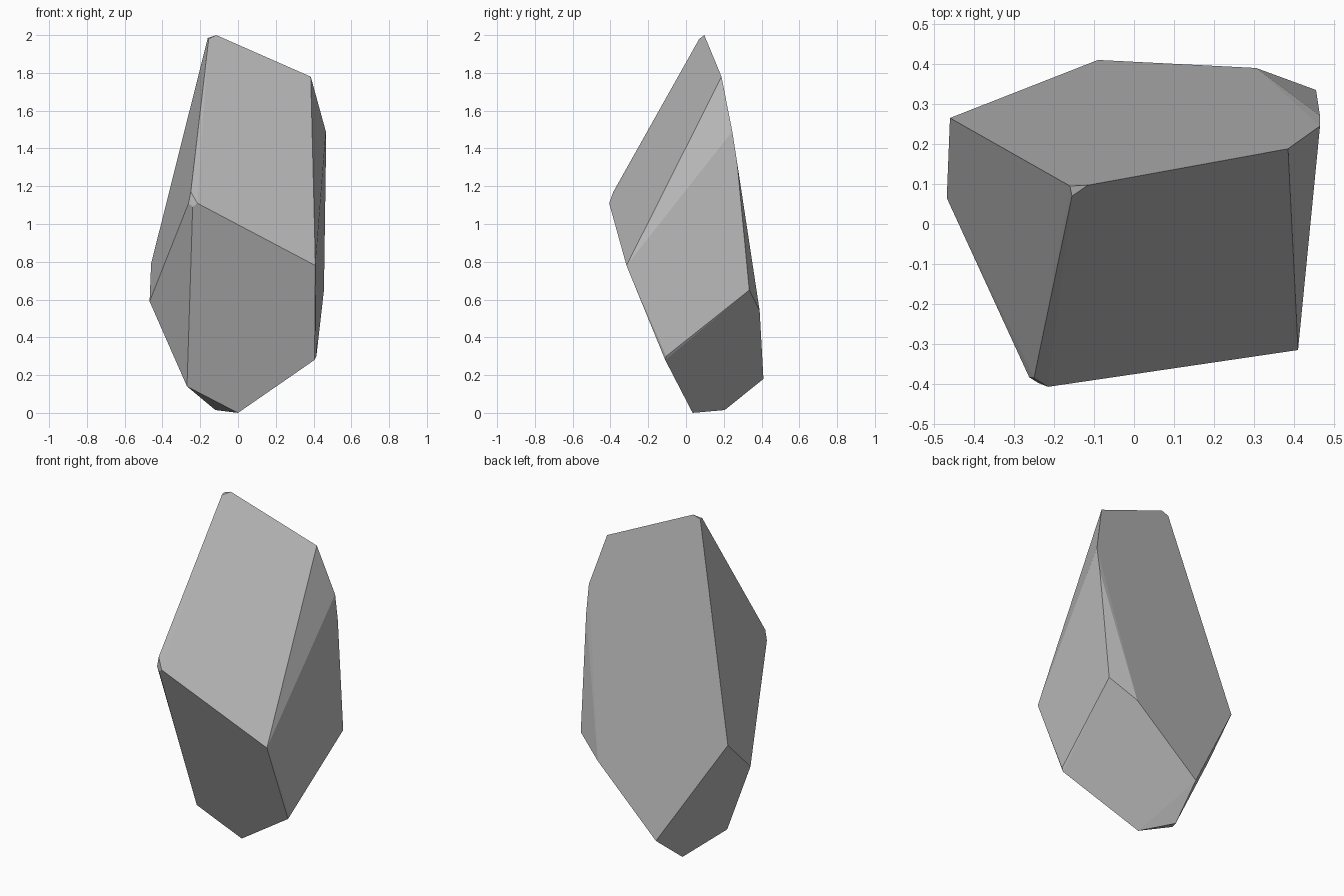
import bpy
import bmesh
from math import radians

# Remove the default cube only
default_cube = bpy.data.objects.get("Cube")
if default_cube:
    bpy.data.objects.remove(default_cube, do_unlink=True)


def make_material(name, colour):
    material = bpy.data.materials.new(name)
    material.use_nodes = True
    material.diffuse_color = colour
    shader = material.node_tree.nodes["Principled BSDF"]
    shader.inputs["Base Color"].default_value = colour
    shader.inputs["Roughness"].default_value = 0.9
    return material


# Corners of the faceted boulder, grouped by region
peak = [(-.115, .097, 2), (-.155, .07, 1.98), (-.16, .095, 1.985),
        (.385, .188, 1.78)]
left_side = [(.465, .245, 1.49), (.465, .27, 1.33), (.455, .335, .65),
             (.415, -.105, .3), (.405, -.11, .28)]
front_ridge = [(.41, -.315, .78), (-.215, -.407, 1.11), (-.24, -.397, 1.09),
               (-.262, -.383, 1.11), (-.25, -.385, 1.17)]
right_side = [(-.46, .265, .79), (-.468, .065, .59)]
back_edge = [(.305, .39, .54), (-.09, .41, .18)]
base = [(0, .035, 0), (-.12, .205, .015), (-.27, 0, .14)]


def make_boulder(name, corners, material):
    """Wrap the corners in a convex shell and merge coplanar triangles."""
    bm = bmesh.new()
    for corner in corners:
        bm.verts.new(corner)
    bmesh.ops.convex_hull(bm, input=bm.verts[:])
    bmesh.ops.dissolve_limit(bm, angle_limit=radians(2),
                             verts=bm.verts[:], edges=bm.edges[:])
    bmesh.ops.recalc_face_normals(bm, faces=bm.faces[:])
    for face in bm.faces:
        face.smooth = False
    mesh = bpy.data.meshes.new(name)
    bm.to_mesh(mesh)
    bm.free()
    mesh.materials.append(material)
    boulder = bpy.data.objects.new(name, mesh)
    bpy.context.collection.objects.link(boulder)
    return boulder


# Single faceted stone
stone_grey = make_material("stone_grey", (.5, .5, .5, 1))
make_boulder("boulder", peak + left_side + front_ridge + right_side
             + back_edge + base, stone_grey)
